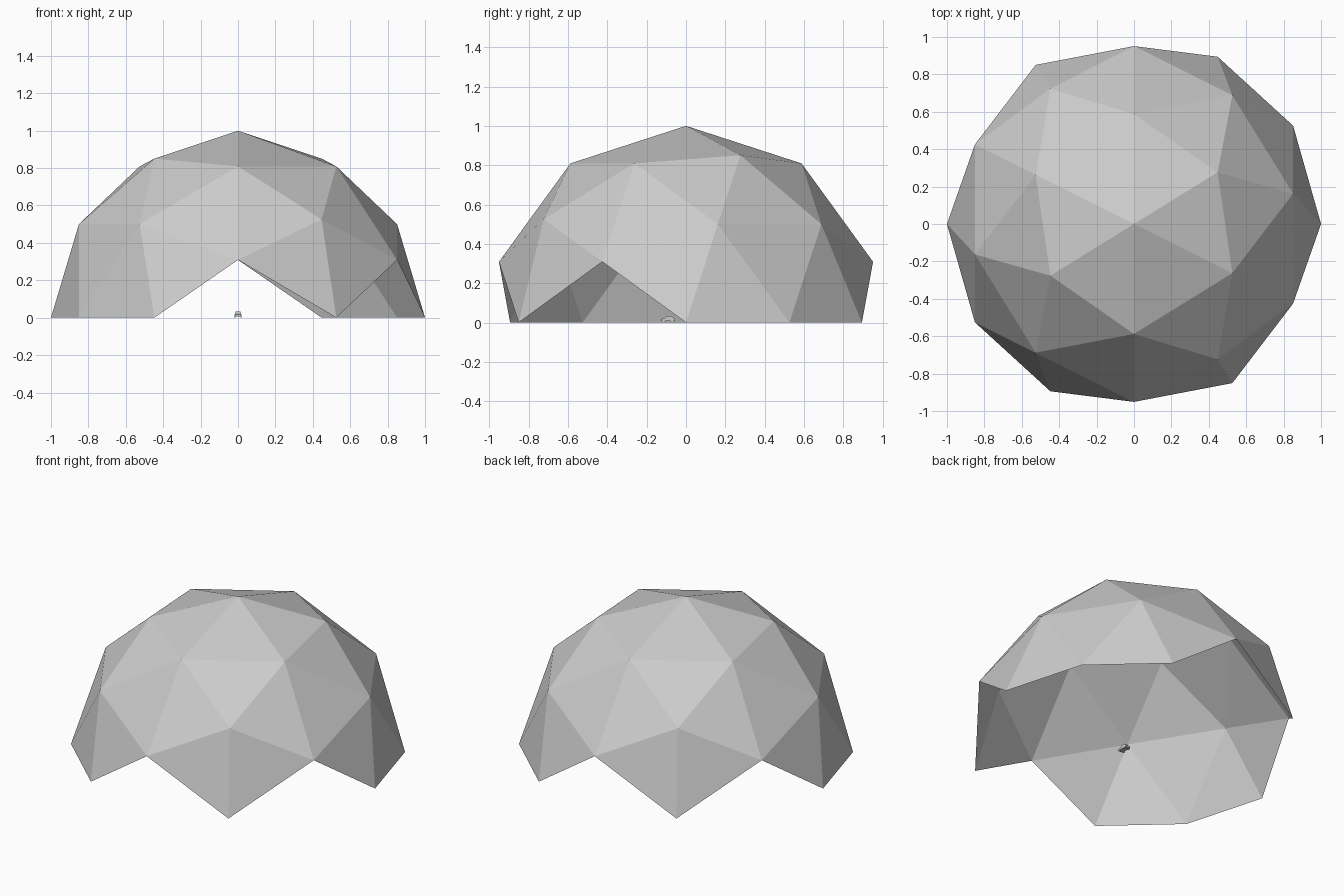
import bpy, bmesh, math
from mathutils import Vector, Matrix
from itertools import combinations

if "Cube" in bpy.data.objects:
    bpy.data.objects.remove(bpy.data.objects["Cube"])

grey = bpy.data.materials.new("light_grey")
grey.diffuse_color = (0.6, 0.6, 0.6, 1)
grey.use_nodes = True
grey.node_tree.nodes["Principled BSDF"].inputs["Base Color"].default_value = grey.diffuse_color


def finish(name, bm):
    me = bpy.data.meshes.new(name)
    bm.to_mesh(me)
    bm.free()
    me.materials.append(grey)
    ob = bpy.data.objects.new(name, me)
    bpy.context.collection.objects.link(ob)
    return ob


# Dome shell: two-frequency geodesic sphere with an edge midpoint on top
phi = (1 + math.sqrt(5)) / 2
corners = []
for a in (-1, 1):
    for b in (-phi, phi):
        corners += [Vector(p).normalized() for p in ((a, 0, b), (0, b, a), (b, a, 0))]
mids = [(p + q).normalized() for p, q in combinations(corners, 2)
        if (p - q).length < 1.1]
turn = Matrix.Rotation(math.atan(1 / phi), 3, 'Z')
bm = bmesh.new()
for p in corners + mids:
    bm.verts.new(turn @ p)
bmesh.ops.convex_hull(bm, input=bm.verts[:])
bmesh.ops.recalc_face_normals(bm, faces=bm.faces[:])
# Keep only whole panels above ground, leaving the four arched openings
bmesh.ops.delete(bm, geom=[v for v in bm.verts if v.co.z < -0.01], context='VERTS')
finish("dome_shell", bm)

# Tiny car on the floor of the dome
CAR_Y = -0.092


def side_profile(name, points, half_width):
    bm = bmesh.new()
    face = bm.faces.new([bm.verts.new((-half_width, CAR_Y + y, z)) for y, z in points])
    out = bmesh.ops.extrude_face_region(bm, geom=[face])
    new = [g for g in out["geom"] if isinstance(g, bmesh.types.BMVert)]
    bmesh.ops.translate(bm, verts=new, vec=(2 * half_width, 0, 0))
    bmesh.ops.recalc_face_normals(bm, faces=bm.faces[:])
    return finish(name, bm)


side_profile("car_body", [(-0.036, 0.007), (0.036, 0.007), (0.036, 0.019),
                          (0.030, 0.022), (-0.018, 0.022), (-0.036, 0.016)], 0.017)
side_profile("car_cabin", [(-0.018, 0.0215), (0.030, 0.0215), (0.018, 0.034),
                           (-0.006, 0.034)], 0.014)

for sx, side in ((-1, "left"), (1, "right")):
    for y, end in ((-0.022, "front"), (0.022, "rear")):
        bm = bmesh.new()
        bmesh.ops.create_cone(bm, cap_ends=True, segments=12, radius1=0.008,
                              radius2=0.008, depth=0.006,
                              matrix=Matrix.Translation((sx * 0.0155, CAR_Y + y, 0.008))
                              @ Matrix.Rotation(math.pi / 2, 4, 'Y'))
        finish(f"car_wheel_{end}_{side}", bm)
